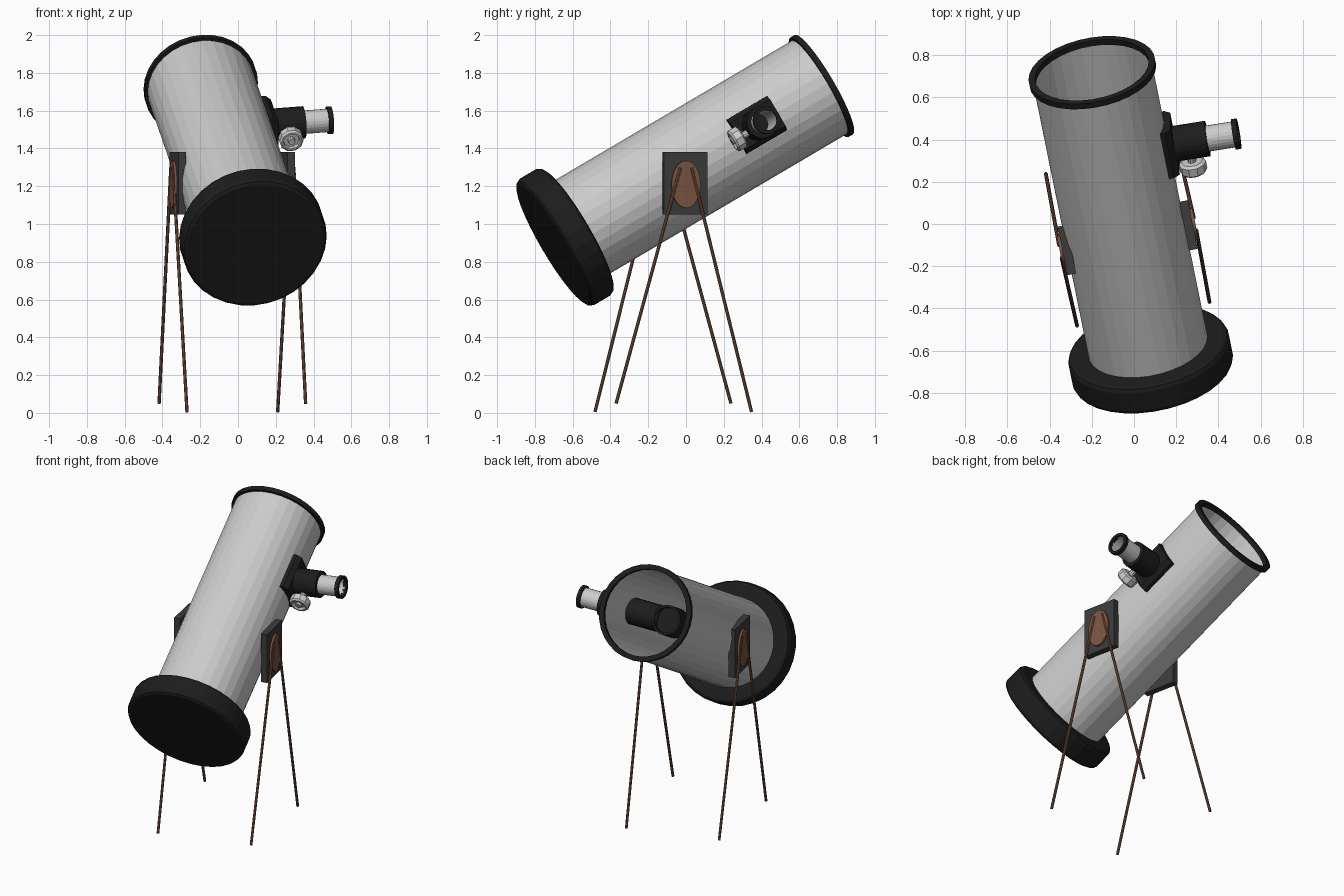
import bpy, bmesh, math
from mathutils import Matrix, Vector

if "Cube" in bpy.data.objects:
    bpy.data.objects.remove(bpy.data.objects["Cube"])

YAW, PITCH, ROLL = math.radians(11.5), math.radians(30), math.radians(5)
TOP = Vector((-0.20, 0.73, 1.738))      # centre of the open tube end
LENGTH = 1.69
FOCUS = 0.47                            # focuser distance below the open end


def material(name, rgb):
    m = bpy.data.materials.new(name)
    m.diffuse_color = (*rgb, 1)
    m.use_nodes = True
    m.node_tree.nodes["Principled BSDF"].inputs["Base Color"].default_value = m.diffuse_color
    return m


BLACK = material("black", (0.012, 0.012, 0.012))
DARK = material("dark_grey", (0.045, 0.045, 0.045))
BROWN = material("brown", (0.20, 0.09, 0.055))


def frame(x, z, origin):
    y = z.cross(x)
    m = Matrix((x, y, z)).transposed().to_4x4()
    m.translation = origin
    return m


def finish(name, bm, matrix, mat=None):
    bmesh.ops.remove_doubles(bm, verts=bm.verts, dist=1e-5)
    bmesh.ops.recalc_face_normals(bm, faces=bm.faces)
    me = bpy.data.meshes.new(name)
    bm.to_mesh(me)
    bm.free()
    ob = bpy.data.objects.new(name, me)
    bpy.context.collection.objects.link(ob)
    ob.matrix_world = matrix
    if mat:
        me.materials.append(mat)
    return ob


def lathe(name, profile, matrix, mat=None, sides=32):
    """Revolve a closed (radius, height) loop around local z."""
    bm = bmesh.new()
    rings = []
    for r, h in profile:
        rings.append([bm.verts.new((r * math.cos(2 * math.pi * i / sides),
                                    r * math.sin(2 * math.pi * i / sides), h)) for i in range(sides)])
    for a, b in zip(rings, rings[1:] + rings[:1]):
        if a[0].co.xy.length < 1e-6 and b[0].co.xy.length < 1e-6:
            continue
        for i in range(sides):
            j = (i + 1) % sides
            bm.faces.new((a[i], a[j], b[j], b[i]))
    return finish(name, bm, matrix, mat)


def pipe(r_out, r_in, h0, h1):
    return [(r_out, h0), (r_out, h1), (r_in, h1), (r_in, h0)]


def rod(name, a, b, r, mat, sides=8):
    d = b - a
    m = d.to_track_quat('Z', 'Y').to_matrix().to_4x4()
    m.translation = a
    return lathe(name, [(0, 0), (r, 0), (r, d.length), (0, d.length)], m, mat, sides)


# Directions: side (across the tube), axis (along the tube)
side = Vector((math.cos(YAW), math.sin(YAW), 0))
fwd = Vector((-math.sin(YAW), math.cos(YAW), 0))
axis = fwd * math.cos(PITCH) + Vector((0, 0, math.sin(PITCH)))
normal = side.cross(axis)
out = side * math.cos(ROLL) + normal * math.sin(ROLL)

# Tube, front ring and rear cap
tube = frame(out, axis, TOP - axis * LENGTH)
lathe("tube", pipe(0.287, 0.28, 0.10, LENGTH - 0.005), tube)
lathe("front_ring", pipe(0.305, 0.274, LENGTH - 0.03, LENGTH), tube, BLACK)
lathe("rear_cap", [(0, 0), (0.365, 0), (0.38, 0.008), (0.388, 0.025), (0.388, 0.125),
                   (0.38, 0.142), (0.365, 0.15), (0, 0.15)], tube, BLACK)

# Focuser: local x points out of the tube, local z along it
foc = frame(out, axis, TOP - axis * FOCUS)
outward = foc @ Matrix.Rotation(math.pi / 2, 4, 'Y')

# Saddle plate hugging the tube
bm = bmesh.new()
n = 8
ys = [-0.105 + 0.21 * i / n for i in range(n + 1)]
outline = [(math.sqrt(0.284 ** 2 - y * y), y) for y in ys]
outline += [(0.29, 0.105), (0.318, 0.08), (0.318, -0.08), (0.29, -0.105)]
face = bm.faces.new([bm.verts.new((x, y, -0.125)) for x, y in outline])
ext = bmesh.ops.extrude_face_region(bm, geom=[face])
bmesh.ops.translate(bm, verts=[v for v in ext["geom"] if isinstance(v, bmesh.types.BMVert)], vec=(0, 0, 0.25))
finish("focuser_saddle", bm, foc, BLACK)

lathe("focuser_body", pipe(0.085, 0.06, 0.30, 0.475), outward, BLACK, 24)
lathe("draw_tube", pipe(0.062, 0.054, 0.27, 0.61), outward, None, 24)
lathe("eyepiece_ring", pipe(0.073, 0.054, 0.60, 0.625), outward, BLACK, 24)

# Focus knob with its shaft
knob = foc @ Matrix.Translation((0.38, 0.01, 0))
lathe("focus_knob", [(0, -0.115), (0.05, -0.115), (0.065, -0.125), (0.065, -0.165), (0.055, -0.175),
                     (0.045, -0.175), (0.042, -0.155), (0.02, -0.155), (0.018, -0.178), (0, -0.178)],
      knob, None, 10)
lathe("knob_shaft", [(0, -0.12), (0.02, -0.12), (0.02, -0.07), (0, -0.07)], knob, None, 10)

# Inner barrel and diagonal mirror holder inside the tube
lathe("inner_barrel", pipe(0.085, 0.075, 0.06, 0.283), outward, BLACK, 24)
lathe("mirror_holder", [(0, -0.08), (0.095, -0.08), (0.095, 0.09), (0.08, 0.09), (0.08, 0.06), (0, 0.06)],
      foc, BLACK, 24)

# Stand: a plate, an oval pad and two legs on each side
mid = Vector((-0.03, -0.065, 0))
feet = {"right": [(0.358, -0.37, 0.05), (0.21, 0.347, 0.005)],
        "left": [(-0.418, 0.238, 0.05), (-0.27, -0.482, 0.005)]}
for name, s in (("right", 1), ("left", -1)):
    m = frame(side * s, Vector((0, 0, 1)), mid + Vector((0, 0, 1.215)))
    bm = bmesh.new()
    bmesh.ops.create_cube(bm, size=1, matrix=Matrix.Translation((0.294, 0, 0)) @ Matrix.Diagonal((0.042, 0.235, 0.33, 1)))
    finish(name + "_bearing_plate", bm, m, DARK)
    pad = m @ Matrix.Translation((0, 0, -0.005)) @ Matrix.Rotation(math.pi / 2, 4, 'Y') @ Matrix.Diagonal((0.125, 0.078, 1, 1))
    lathe(name + "_oval_pad", [(0, 0.31), (1, 0.31), (1, 0.328), (0, 0.328)], pad, BROWN, 32)
    for i, foot in enumerate(feet[name]):
        foot = Vector(foot)
        lean = 1 if (foot - mid).dot(fwd) > 0 else -1
        top = mid + side * s * 0.326 + fwd * lean * 0.03 + Vector((0, 0, 1.30))
        rod(f"{name}_leg_{i + 1}", foot, top, 0.009, BROWN)
